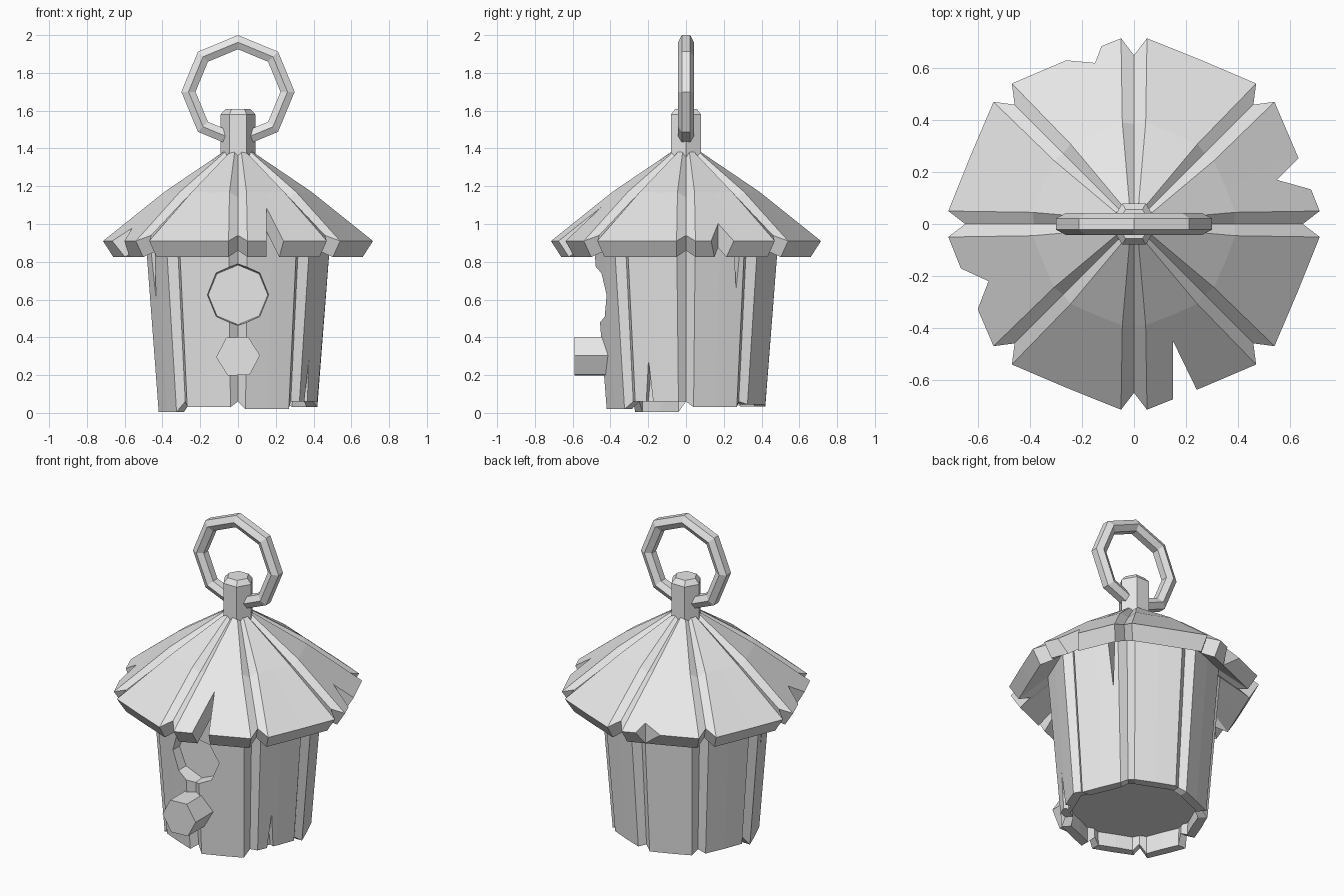
import bpy, bmesh
from math import cos, sin, pi, radians
from mathutils import Matrix, Vector

cube = bpy.data.objects.get("Cube")
if cube:
    bpy.data.objects.remove(cube)

grey = bpy.data.materials.new("plain_grey")
grey.use_nodes = True
grey.diffuse_color = (0.8, 0.8, 0.8, 1)
grey.node_tree.nodes["Principled BSDF"].inputs["Base Color"].default_value = (0.8, 0.8, 0.8, 1)


def loft(name, rows, matrix=None, closed=False):
    """Skin equal rings of points; cap the ends unless the rings form a loop."""
    bm = bmesh.new()
    rings = [[bm.verts.new(p) for p in row] for row in rows]
    n = len(rows[0])
    pairs = list(zip(rings, rings[1:]))
    if closed:
        pairs.append((rings[-1], rings[0]))
    else:
        bm.faces.new(rings[0])
        bm.faces.new(rings[-1])
    for a, b in pairs:
        for i in range(n):
            j = (i + 1) % n
            bm.faces.new((a[i], a[j], b[j], b[i]))
    if matrix:
        bm.transform(matrix)
    bmesh.ops.recalc_face_normals(bm, faces=bm.faces)
    mesh = bpy.data.meshes.new(name)
    bm.to_mesh(mesh)
    bm.free()
    mesh.materials.append(grey)
    obj = bpy.data.objects.new(name, mesh)
    bpy.context.collection.objects.link(obj)
    return obj


def ngon(n, r, turn=0.0):
    return [(r * cos(turn + 2 * pi * i / n), r * sin(turn + 2 * pi * i / n)) for i in range(n)]


def prism(name, points, lo, hi, matrix=None, taper=1.0):
    """Extrude a 2D outline; taper shrinks the low end."""
    c = sum((Vector(p) for p in points), Vector((0, 0))) / len(points)
    low = [(*(c + (Vector(p) - c) * taper), lo) for p in points]
    return loft(name, [low, [(*p, hi) for p in points]], matrix)


def facing(turn):
    """Outline x/y becomes sideways/up; extrusion points outward from the front, turned about z."""
    return Matrix.Rotation(radians(turn), 4, 'Z') @ Matrix.Rotation(pi / 2, 4, 'X')


def cut(obj, cutter):
    cutter.hide_render = True
    mod = obj.modifiers.new("cut", 'BOOLEAN')
    mod.operation = 'DIFFERENCE'
    mod.solver = 'EXACT'
    mod.object = cutter
    deps = bpy.context.evaluated_depsgraph_get()
    mesh = bpy.data.meshes.new_from_object(obj.evaluated_get(deps))
    obj.modifiers.clear()
    obj.data = mesh
    bpy.data.objects.remove(cutter)


def plank_ring(edge_r, half_w, edge_z, groove_r, groove_z, mid_r, mid_z, drops=(0,) * 8):
    """One ring of eight planks with a V groove at every seam."""
    pts = []
    for k in range(8):
        s = k * pi / 4
        local = [(s, groove_r, 0, groove_z), (s, edge_r, half_w, edge_z + drops[k]),
                 (s + pi / 8, mid_r, 0, mid_z + drops[k]),
                 (s + pi / 4, edge_r, -half_w, edge_z + drops[k])]
        for a, r, w, z in local:
            pts.append((r * cos(a) - w * sin(a), r * sin(a) + w * cos(a), z))
    return pts


# Body: tapered planks with uneven feet and a floor set up inside
feet = (0.03, 0.045, 0.035, 0.04, 0.005, 0.03, 0.02, 0.06)
body = loft("plank_body", [
    plank_ring(0.495, 0.05, 1.0, 0.46, 1.0, 0.478, 1.0),
    plank_ring(0.42, 0.04, 0.0, 0.395, 0.06, 0.406, 0.0, feet),
    plank_ring(0.365, 0.04, 0.0, 0.35, 0.06, 0.35, 0.0, feet),
    plank_ring(0.37, 0.04, 0.12, 0.355, 0.12, 0.355, 0.12),
])

# Entrance hole and splits in the planks
hole = [(x, z + 0.625) for x, z in ngon(8, 0.175, pi / 2)]
cut(body, prism("hole_cutter", hole, 0.36, 0.6, facing(0), 0.9))
for turn, side, width, base, tip in [(67.5, -0.04, 0.03, -0.05, 0.28),
                                     (112.5, 0.1, 0.03, 1.05, 0.65),
                                     (292.5, -0.05, 0.045, 1.05, 0.6)]:
    tri = [(side - width, base), (side + width, base), (side, tip)]
    cut(body, prism("split_cutter", tri, 0.375, 0.6, facing(turn)))

# Roof: thick sloping boards with grooves and a slanted rim
roof = loft("board_roof", [
    plank_ring(0.08, 0.018, 1.38, 0.075, 1.365, 0.085, 1.38),
    plank_ring(0.39, 0.045, 1.17, 0.385, 1.14, 0.38, 1.165),
    plank_ring(0.715, 0.05, 0.91, 0.65, 0.94, 0.682, 0.91),
    plank_ring(0.66, 0.05, 0.825, 0.6, 0.86, 0.63, 0.825),
    plank_ring(0.4, 0.045, 1.04, 0.38, 1.05, 0.385, 1.04),
])

# Chipped eaves
chips = [
    [(0.15, -0.45), (0.15, -0.8), (0.32, -0.8)],
    [(0.55, 0.17), (0.8, 0.1), (0.8, 0.42)],
    [(-0.56, -0.22), (-0.8, -0.11), (-0.66, -0.48)],
    [(-0.15, 0.62), (-0.1, 0.75), (-0.27, 0.75), (-0.26, 0.63)],
]
for chip in chips:
    cut(roof, prism("chip_cutter", chip, 0.7, 1.35))

# Perch peg below the hole
peg = [(x, z + 0.3) for x, z in ngon(6, 0.116, 0.04)]
prism("perch_peg", peg, 0.36, 0.59, facing(0))

# Hexagonal post with a bevelled top
loft("top_post", [[(*p, z) for p in ngon(6, r)]
                  for r, z in [(0.092, 1.3), (0.092, 1.58), (0.065, 1.61)]])

# Eight-sided hanging ring with a six-sided section
section = [(0.3, 0.022), (0.262, 0.042), (0.225, 0.022),
           (0.225, -0.022), (0.262, -0.042), (0.3, -0.022)]
loft("hanging_ring", [[(r * cos(k * pi / 4), y, 1.7 + r * sin(k * pi / 4)) for r, y in section]
                      for k in range(8)], closed=True)
